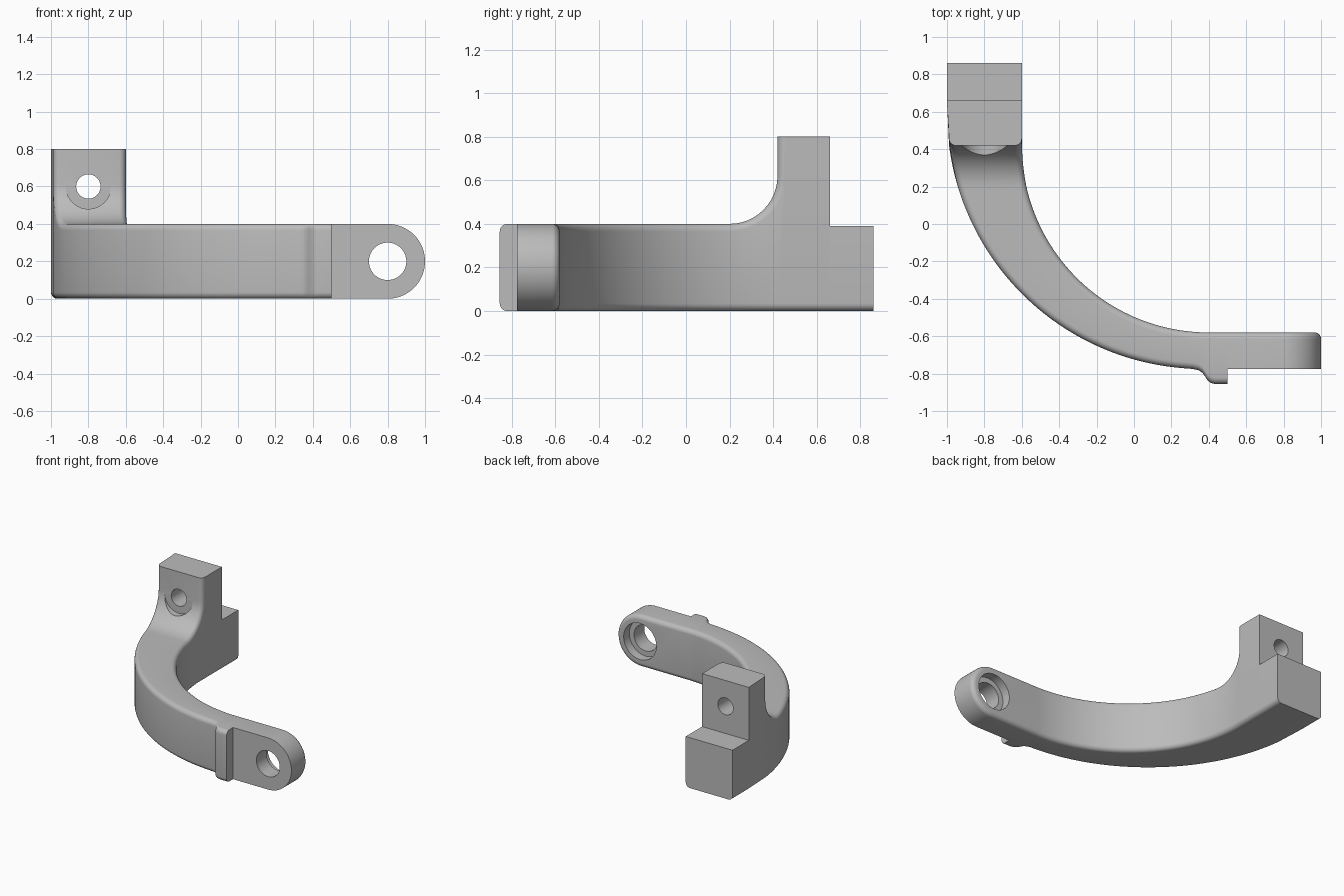
import bpy
import bmesh
from math import sin, cos, pi, sqrt, radians
from mathutils import Vector

if "Cube" in bpy.data.objects:
    bpy.data.objects.remove(bpy.data.objects["Cube"])

grey = bpy.data.materials.new("plain grey")
grey.use_nodes = True
grey.diffuse_color = (0.5, 0.5, 0.5, 1)
grey.node_tree.nodes["Principled BSDF"].inputs["Base Color"].default_value = (0.5, 0.5, 0.5, 1)

EDGE = 0.035        # rounding of the long edges
STEPS = 6
QUARTER = [k * pi / 2 / STEPS for k in range(STEPS + 1)]


def loft(name, rings):
    """Skin closed rings of equal length and cap both ends."""
    bm = bmesh.new()
    rows = [[bm.verts.new(p) for p in ring] for ring in rings]
    n = len(rows[0])
    for a, b in zip(rows, rows[1:]):
        for k in range(n):
            m = (k + 1) % n
            bm.faces.new((a[k], a[m], b[m], b[k]))
    bm.faces.new(rows[0])
    bm.faces.new(rows[-1])
    bmesh.ops.remove_doubles(bm, verts=bm.verts, dist=1e-5)
    bmesh.ops.recalc_face_normals(bm, faces=bm.faces)
    mesh = bpy.data.meshes.new(name)
    bm.to_mesh(mesh)
    bm.free()
    mesh.materials.append(grey)
    obj = bpy.data.objects.new(name, mesh)
    bpy.context.collection.objects.link(obj)
    return obj


def section(outer, inner, top, normal=(0, 1)):
    """Rounded cross-section between two plan points, up to a given height."""
    o, i = Vector((*outer, 0)), Vector((*inner, 0))
    width = (i - o).length
    u = (i - o).normalized()
    corner = [(EDGE * (1 - cos(a)), EDGE * (1 - sin(a))) for a in QUARTER]
    up = Vector((0, *normal))
    lift = Vector((0, 0, 1))
    low = [o + u * s + lift * d for s, d in corner]
    low += [o + u * (width - s) + lift * d for s, d in reversed(corner)]
    high = [o + u * (width - s) + lift * top - up * d for s, d in corner]
    high += [o + u * s + lift * top - up * d for s, d in reversed(corner)]
    return low + high


def turned(name, x, z, profile):
    """Round cutter along y from (radius, y) pairs."""
    obj = loft(name, [[(x + r * cos(t * pi / 32), y, z + r * sin(t * pi / 32))
                       for t in range(64)] for r, y in profile])
    obj.hide_render = True
    return obj


def finish(obj, cutter=None):
    bpy.ops.object.select_all(action='DESELECT')
    bpy.context.view_layer.objects.active = obj
    obj.select_set(True)
    if cutter:
        mod = obj.modifiers.new("hole", 'BOOLEAN')
        mod.operation = 'DIFFERENCE'
        mod.solver = 'EXACT'
        mod.object = cutter
        bpy.ops.object.modifier_apply(modifier=mod.name)
        bpy.data.objects.remove(cutter)
    bpy.ops.object.shade_smooth_by_angle(angle=radians(30))


# Plan curves of the arm
IN_C, IN_R = (0.4, 0.42), 1.0
OUT_C, OUT_R = (0.37, 0.595), 1.37


def on_circle(c, r, x=None, y=None):
    if y is None:
        return (x, c[1] - sqrt(r * r - (x - c[0]) ** 2))
    dy = min(y - c[1], 0)
    return (c[0] - sqrt(r * r - dy * dy), y)


# Ridge at the front end of the arm
rings = []
for x, y in [(0.5, -0.855), (0.43, -0.855), (0.41, -0.849), (0.393, -0.836),
             (0.38, -0.815), (0.366, -0.795), (0.345, -0.782), (0.315, -0.775)]:
    inner = on_circle(IN_C, IN_R, x=x) if x < 0.4 else (x, -0.58)
    rings.append(section((x, y), inner, 0.4))

# Sweep round to where the upright begins
FOOT, FILLET = 0.2, 0.22


def sweep(c, r, x0, t):
    a = on_circle(c, r, x=x0)
    b = on_circle(c, r, y=FOOT)
    start, end = [Vector((p[0] - c[0], p[1] - c[1])) for p in (a, b)]
    ang = start.angle_signed(end) * -t
    return (c[0] + start.x * cos(ang) - start.y * sin(ang),
            c[1] + start.x * sin(ang) + start.y * cos(ang))


for k in range(1, 41):
    rings.append(section(sweep(OUT_C, OUT_R, 0.3, k / 40),
                         sweep(IN_C, IN_R, 0.3, k / 40), 0.4))


# Concave fillet rising into the upright
def across(y, top, normal):
    return section(on_circle(OUT_C, OUT_R, y=y), on_circle(IN_C, IN_R, y=y), top, normal)


for k in range(1, 13):
    a = k * pi / 24
    rings.append(across(FOOT + FILLET * sin(a), 0.4 + FILLET * (1 - cos(a)),
                        (-sin(a), cos(a))))
rings.append(across(FOOT + FILLET, 0.8, (-1, 0)))
rings.append(across(0.66, 0.8, (0, 0)))
arm = loft("curved_arm", rings)
finish(arm, turned("bolt_cutter", -0.8, 0.6,
                   [(0.12, 0.1), (0.12, 0.419), (0.065, 0.419), (0.065, 0.8)]))

# Square block behind the upright
block = loft("rear_block", [section((-1, y), (-0.6, y), 0.39, (0, 0)) for y in (0.66, 0.86)])
finish(block)


# Round-ended lug, with its back edge rounded
def lug_ring(y, inset):
    r = 0.2 - inset
    arc = [-pi / 2 + pi * k / 40 for k in range(41)]
    return ([(0.5, y, 0.2 - r)] + [(0.8 + r * cos(a), y, 0.2 + r * sin(a)) for a in arc]
            + [(0.5, y, 0.2 + r)])


BACK = -0.58
lug = loft("eye_lug", [lug_ring(-0.775, 0)]
           + [lug_ring(BACK - EDGE * (1 - sin(a)), EDGE * (1 - cos(a))) for a in QUARTER])
finish(lug, turned("eye_cutter", 0.8, 0.2,
                   [(0.1, -0.9), (0.1, BACK - 0.07), (0.14, BACK - 0.07), (0.14, -0.4)]))
